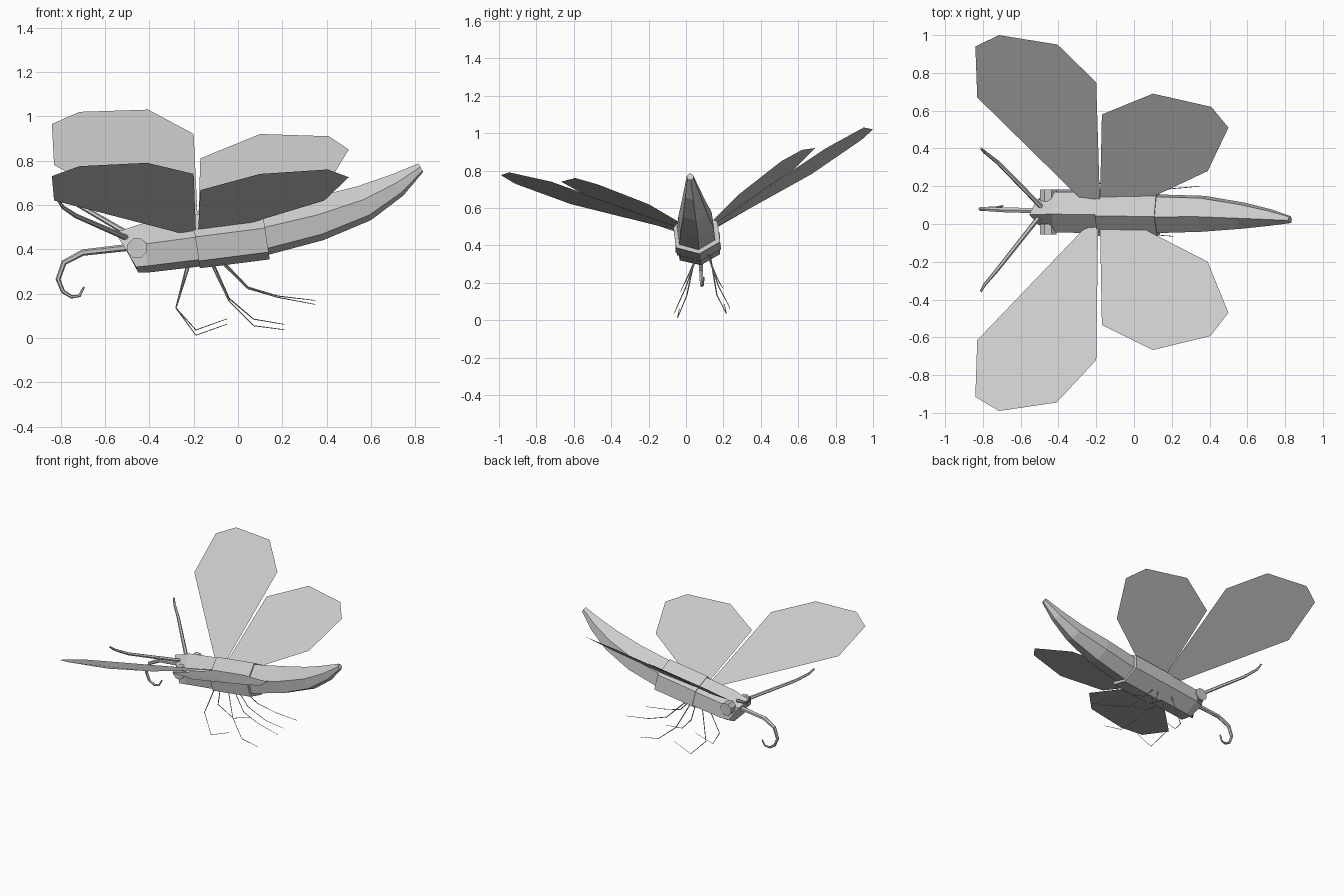
import bpy
import bmesh
from math import sin, cos, radians, pi
from mathutils import Vector

cube = bpy.data.objects.get("Cube")
if cube:
    bpy.data.objects.remove(cube, do_unlink=True)

# One plain grey covers the whole insect
grey = bpy.data.materials.new("plain grey")
grey.use_nodes = True
colour = (0.6, 0.6, 0.6, 1)
grey.diffuse_color = colour
grey.node_tree.nodes["Principled BSDF"].inputs["Base Color"].default_value = colour

ROLL = radians(7.6)     # the body leans a little to one side


def make(name, bm):
    bmesh.ops.recalc_face_normals(bm, faces=bm.faces)
    mesh = bpy.data.meshes.new(name)
    bm.to_mesh(mesh)
    bm.free()
    mesh.materials.append(grey)
    obj = bpy.data.objects.new(name, mesh)
    bpy.context.collection.objects.link(obj)
    return obj


def loft(name, rings):
    """Skin a row of equal-sized rings and cap both ends."""
    bm = bmesh.new()
    loops = [[bm.verts.new(p) for p in ring] for ring in rings]
    for a, b in zip(loops, loops[1:]):
        for i in range(len(a)):
            j = (i + 1) % len(a)
            bm.faces.new((a[i], a[j], b[j], b[i]))
    bm.faces.new(loops[0])
    bm.faces.new(loops[-1])
    return make(name, bm)


# Six-sided body section with a ridge above and a keel below
SECTION = [(0, 1), (1, .3), (1, -.6), (0, -1), (-1, -.6), (-1, .3)]


def section(x, y, z, w, h, pitch):
    p = radians(pitch)
    ring = []
    for u, v in SECTION:
        across = u * w * cos(ROLL) - v * h * sin(ROLL)
        up = u * w * sin(ROLL) + v * h * cos(ROLL)
        ring.append((x - up * sin(p), y + across, z + up * cos(p)))
    return ring


def tube(name, points, r0, r1, sides=6):
    """Tapered tube along a path."""
    pts = [Vector(p) for p in points]
    rings = []
    for i, p in enumerate(pts):
        d = (pts[min(i + 1, len(pts) - 1)] - pts[max(i - 1, 0)]).normalized()
        ref = Vector((0, 1, 0)) if abs(d.y) < .9 else Vector((1, 0, 0))
        s = d.cross(ref).normalized()
        t = d.cross(s)
        r = r0 + (r1 - r0) * i / (len(pts) - 1)
        rings.append([p + r * (s * cos(2 * pi * k / sides) + t * sin(2 * pi * k / sides))
                      for k in range(sides)])
    return loft(name, rings)


# Body: slanted snout and front thorax, rear thorax, upswept abdomen
snout = [(-.555, .05, .475), (-.52, .12, .43), (-.47, .165, .345),
         (-.45, .075, .295), (-.46, -.035, .32), (-.51, 0, .405)]
loft("front_thorax", [snout, section(-.42, .067, .405, .108, .112, 8.5),
                      section(-.19, .065, .435, .11, .115, 8.5)])
loft("rear_thorax", [section(-.19, .06, .435, .119, .123, 8.5),
                     section(.125, .055, .475, .119, .123, 8.5)])
loft("abdomen", [section(.08, .052, .47, .098, .108, 9),
                 section(.36, .052, .537, .09, .1, 15),
                 section(.57, .042, .608, .065, .083, 22),
                 section(.72, .032, .69, .04, .055, 28),
                 section(.825, .022, .768, .017, .022, 30)])

# Eyes: short eight-sided drums on the cheeks
for name, y0, y1, z in (("right_eye", 0, -.055, .405), ("left_eye", .12, .182, .425)):
    loft(name, [[(-.455 + .047 * cos(a), y, z + .047 * sin(a))
                 for a in [pi / 8 + k * pi / 4 for k in range(8)]] for y in (y0, y1)])

# Wings: flat sheets
wings = {
    "rear_forewing": [(-.18, .1, .49), (-.28, .13, .48), (-.83, .67, .78), (-.84, .94, .965),
                      (-.715, 1, 1.02), (-.405, .95, 1.03), (-.2, .75, .92)],
    "near_forewing": [(-.19, 0, .48), (-.27, -.03, .475), (-.83, -.615, .62), (-.84, -.915, .73),
                      (-.715, -.99, .775), (-.41, -.945, .79), (-.2, -.72, .74)],
    "rear_hindwing": [(-.18, .12, .49), (-.17, .58, .81), (.1, .69, .92), (.41, .62, .91),
                      (.5, .51, .85), (.39, .28, .67), (.07, .13, .52)],
    "near_hindwing": [(-.18, 0, .48), (-.17, -.535, .667), (.1, -.667, .74), (.405, -.593, .76),
                      (.5, -.47, .725), (.39, -.2, .62), (.06, -.03, .52)],
}
for name, outline in wings.items():
    bm = bmesh.new()
    bm.faces.new([bm.verts.new(p) for p in outline])
    make(name, bm)

# Antennae, sweeping out from the brow
tube("left_antenna", [(-.48, .08, .46), (-.72, .325, .6), (-.79, .38, .66), (-.81, .4, .7)],
     .013, .006)
tube("right_antenna", [(-.5, .04, .45), (-.73, -.25, .55), (-.79, -.32, .59), (-.81, -.355, .62)],
     .013, .006)

# Curled feeding tube
tube("feeding_tube", [(-.48, .07, .41), (-.7, .075, .385), (-.785, .08, .34), (-.812, .08, .265),
                      (-.79, .082, .21), (-.75, .085, .185), (-.715, .09, .19), (-.695, .095, .23)],
     .016, .005)

# Legs: three hair-thin pairs, each splaying away from the keel
legs = {
    "front": [(-.22, .04, .34, .04), (-.28, .08, .135, 0), (-.19, .13, .02, .02), (-.05, .12, .07, .02)],
    "middle": [(-.12, .03, .34, .02), (-.04, .09, .17, .01), (.07, .14, .065, .025), (.21, .15, .045, .02)],
    "back": [(-.07, .03, .34, .01), (.045, .08, .225, .005), (.18, .1, .185, .005), (.35, .115, .157, .015)],
}
for name, path in legs.items():
    for side, s in (("left", 1), ("right", -1)):
        tube(f"{name}_{side}_leg",
             [(x, .085 + s * spread, z + (s > 0) * lift * .8 - (s < 0) * lift * .4)
              for x, spread, z, lift in path], .004, .0015, 4)
